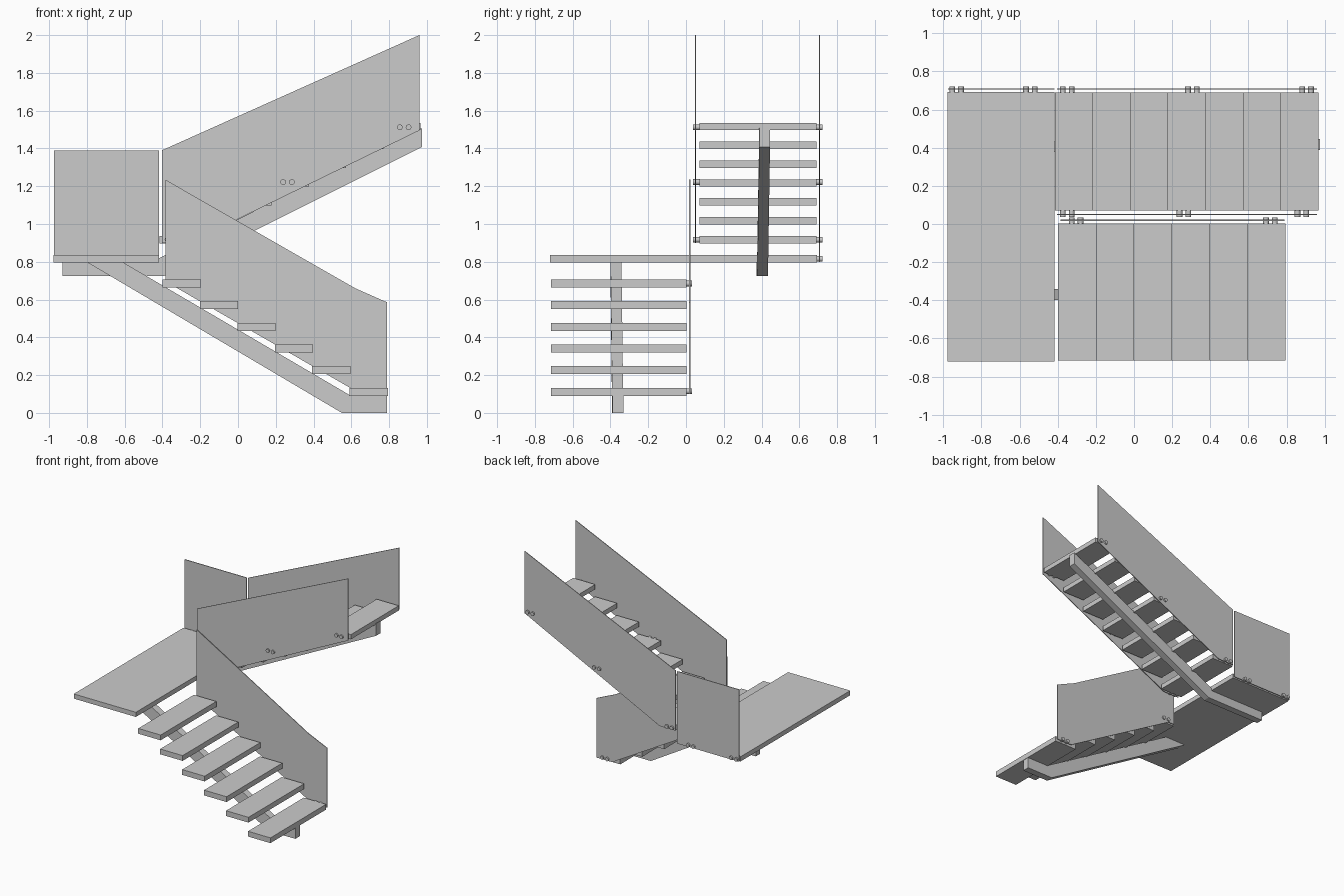
import bpy, bmesh
from math import pi
from mathutils import Matrix

if "Cube" in bpy.data.objects:
    bpy.data.objects.remove(bpy.data.objects["Cube"])


def make_object(name, bm):
    bmesh.ops.recalc_face_normals(bm, faces=bm.faces)
    me = bpy.data.meshes.new(name)
    bm.to_mesh(me)
    bm.free()
    ob = bpy.data.objects.new(name, me)
    bpy.context.collection.objects.link(ob)
    return ob


def box(name, x0, x1, y0, y1, z0, z1):
    bm = bmesh.new()
    m = Matrix.Translation(((x0 + x1) / 2, (y0 + y1) / 2, (z0 + z1) / 2))
    m = m @ Matrix.Diagonal((x1 - x0, y1 - y0, z1 - z0, 1))
    bmesh.ops.create_cube(bm, size=1, matrix=m)
    return make_object(name, bm)


def plate(name, profile, y0, y1, skew=0.0):
    """Extrude an x,z outline along y; skew shifts y along x."""
    bm = bmesh.new()
    a = [bm.verts.new((x, y0 + skew * x, z)) for x, z in profile]
    b = [bm.verts.new((x, y1 + skew * x, z)) for x, z in profile]
    bm.faces.new(a)
    bm.faces.new(b[::-1])
    n = len(a)
    for i in range(n):
        j = (i + 1) % n
        bm.faces.new((a[i], a[j], b[j], b[i]))
    return make_object(name, bm)


def bolt_pairs(name, spots, y0, y1):
    """Pairs of round glass fixings running along y."""
    bm = bmesh.new()
    for x, z in spots:
        for dx in (-0.023, 0.023):
            m = Matrix.Translation((x + dx, (y0 + y1) / 2, z)) @ Matrix.Rotation(pi / 2, 4, 'X')
            bmesh.ops.create_cone(bm, cap_ends=True, segments=16, radius1=0.015,
                                  radius2=0.015, depth=y1 - y0, matrix=m)
    for f in bm.faces:
        f.smooth = len(f.verts) == 4
    for e in bm.edges:
        e.smooth = all(len(f.verts) == 4 for f in e.link_faces)
    make_object(name, bm)


# Landing
box("landing", -0.977, -0.417, -0.72, 0.693, 0.797, 0.835)

# Lower flight treads, rising towards -x
for i in range(6):
    x = 0.591 - i * 0.198
    z = 0.09 + i * 0.1147
    box(f"lower_tread_{i + 1}", x, x + 0.202, -0.715, 0.003, z, z + 0.043)

# Upper flight treads, rising towards +x
for i in range(7):
    x = -0.415 + i * 0.1972
    z = 0.898 + i * 0.0998
    box(f"upper_tread_{i + 1}", x, x + 0.199, 0.072, 0.69, z, z + 0.039)

# Central stringers
plate("lower_stringer",
      [(0.55, 0), (0.79, 0), (0.79, 0.092), (0.595, 0.092), (-0.61, 0.798), (-0.80, 0.798)],
      -0.395, -0.337, 0.007)
plate("upper_stringer",
      [(-0.93, 0.725), (-0.39, 0.725), (0.975, 1.408), (0.975, 1.508), (-0.46, 0.798), (-0.93, 0.798)],
      0.38, 0.437, 0.008)

# Glass panels
plate("lower_glass",
      [(-0.385, 1.235), (0.62, 0.66), (0.79, 0.585), (0.79, 0.1), (0.65, 0.1), (-0.33, 0.665), (-0.385, 0.665)],
      0.017, 0.023)
upper = [(-0.403, 1.39), (0.96, 2.0), (0.96, 1.495), (-0.26, 0.9), (-0.403, 0.9)]
plate("upper_glass_inner", upper, 0.047, 0.053)
plate("upper_glass_outer", upper, 0.704, 0.71)
box("landing_glass", -0.975, -0.418, 0.704, 0.71, 0.8, 1.388)

# Glass fixings
bolt_pairs("lower_bolts", [(-0.303, 0.685), (0.715, 0.115)], 0.0, 0.033)
bolt_pairs("upper_inner_bolts", [(-0.35, 0.917), (0.262, 1.222), (0.88, 1.512)], 0.036, 0.073)
bolt_pairs("upper_outer_bolts", [(-0.35, 0.917), (0.306, 1.222), (0.905, 1.512)], 0.689, 0.722)
bolt_pairs("landing_bolts", [(-0.93, 0.816), (-0.543, 0.816)], 0.69, 0.722)
